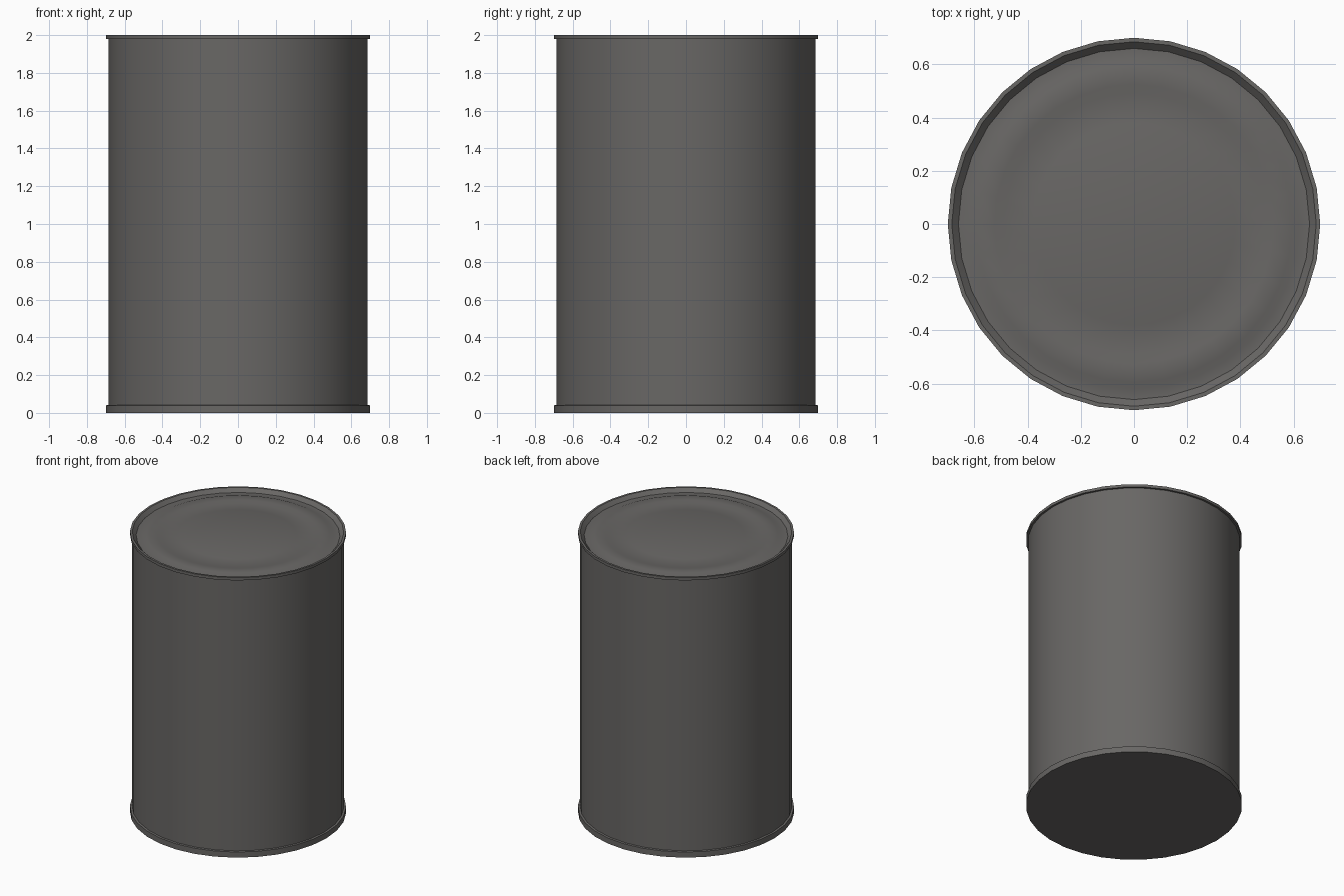
import bpy, bmesh, math

if "Cube" in bpy.data.objects:
    bpy.data.objects.remove(bpy.data.objects["Cube"])

SIDES = 32

metal = bpy.data.materials.new("dark_tin_metal")
metal.diffuse_color = (0.14, 0.135, 0.13, 1)
metal.use_nodes = True
metal.node_tree.nodes["Principled BSDF"].inputs["Base Color"].default_value = metal.diffuse_color


def lathe(name, profile):
    """Spin a list of (radius, height) points around the z axis."""
    bm = bmesh.new()
    rings = []
    for r, z in profile:
        if r == 0:
            rings.append([bm.verts.new((0, 0, z))] * SIDES)
        else:
            rings.append([bm.verts.new((r * math.cos(2 * math.pi * i / SIDES),
                                        r * math.sin(2 * math.pi * i / SIDES), z))
                          for i in range(SIDES)])
    for a, b in zip(rings, rings[1:]):
        for i in range(SIDES):
            j = (i + 1) % SIDES
            corners = list(dict.fromkeys([a[i], a[j], b[j], b[i]]))
            bm.faces.new(corners)
    mesh = bpy.data.meshes.new(name)
    bm.to_mesh(mesh)
    bm.free()
    mesh.materials.append(metal)
    ob = bpy.data.objects.new(name, mesh)
    bpy.context.collection.objects.link(ob)
    bpy.ops.object.select_all(action='DESELECT')
    bpy.context.view_layer.objects.active = ob
    ob.select_set(True)
    bpy.ops.object.shade_smooth_by_angle(angle=math.radians(35))
    return ob


# flat base with its rolled bottom rim
lathe("base_rim", [(0, 0), (0.70, 0), (0.70, 0.04), (0.686, 0.042)])

# straight side wall
lathe("can_wall", [(0.686, 0.042), (0.686, 1.0), (0.686, 1.98)])

# top rim and recessed lid with pressed concentric steps
lathe("lid", [(0.686, 1.98), (0.70, 1.98), (0.70, 2.0), (0.685, 2.0),
              (0.66, 1.975), (0.62, 1.975), (0.595, 1.985), (0.525, 1.985),
              (0.49, 1.977), (0.38, 1.982), (0.345, 1.99), (0, 1.99)])
